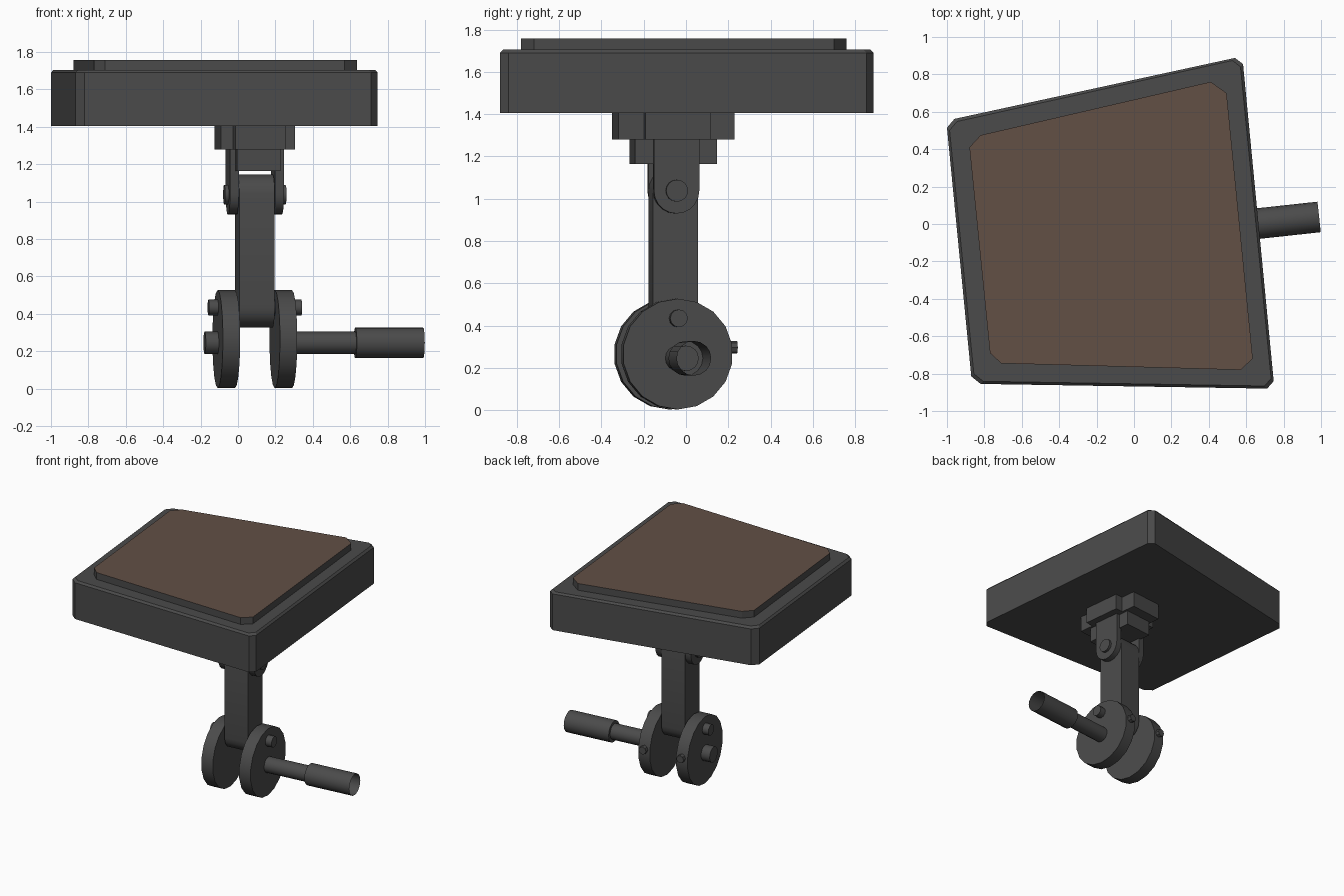
import bpy, bmesh, math
from mathutils import Matrix, Vector

if "Cube" in bpy.data.objects:
    bpy.data.objects.remove(bpy.data.objects["Cube"])


def material(name, rgb):
    m = bpy.data.materials.new(name)
    m.diffuse_color = (*rgb, 1)
    m.use_nodes = True
    m.node_tree.nodes["Principled BSDF"].inputs["Base Color"].default_value = m.diffuse_color
    return m


GREY = material("dark grey metal", (0.07, 0.07, 0.07))
BROWN = material("brown pad", (0.122, 0.079, 0.060))

# The linkage is turned slightly about z relative to the slab
TURN = Matrix.Translation((0.09, -0.06, 0)) @ Matrix.Rotation(math.radians(6.2), 4, 'Z')
FLAT = Matrix.Identity(4)


def finish(name, bm, matrix=TURN, smooth=False):
    bmesh.ops.recalc_face_normals(bm, faces=bm.faces)
    me = bpy.data.meshes.new(name)
    bm.to_mesh(me)
    bm.free()
    ob = bpy.data.objects.new(name, me)
    bpy.context.collection.objects.link(ob)
    ob.matrix_world = matrix
    me.materials.append(GREY)
    if smooth:
        bpy.ops.object.select_all(action='DESELECT')
        ob.select_set(True)
        bpy.context.view_layer.objects.active = ob
        bpy.ops.object.shade_smooth_by_angle(angle=math.radians(35))
    return ob


def loft(name, rings, matrix=TURN, smooth=False, cap_end=True):
    """Skin a list of equal-length point rings and cap the ends."""
    bm = bmesh.new()
    vs = [[bm.verts.new(p) for p in r] for r in rings]
    n = len(rings[0])
    for a, b in zip(vs, vs[1:]):
        for i in range(n):
            bm.faces.new((a[i], a[(i + 1) % n], b[(i + 1) % n], b[i]))
    bm.faces.new(vs[0])
    if cap_end:
        bm.faces.new(vs[-1])
    return finish(name, bm, matrix, smooth)


def circle(x, y, z, r, n):
    return [(x, y + r * math.sin(t), z + r * math.cos(t))
            for t in (2 * math.pi * i / n for i in range(n))]


def rod(name, x0, x1, z, r, n=16, cap_end=True, smooth=True):
    return loft(name, [circle(x0, 0, z, r, n), circle(x1, 0, z, r, n)],
                smooth=smooth, cap_end=cap_end)


def side_profile(name, pts, x0, x1):
    return loft(name, [[(x, y, z) for y, z in pts] for x in (x0, x1)], smooth=True)


def plan_prism(name, pts, levels, matrix=TURN):
    """Stack a plan outline; levels are (z, inset)."""
    def ring(z, d):
        return [(x - d * math.copysign(1, x), y - d * math.copysign(1, y), z) for x, y in pts]
    return loft(name, [ring(z, d) for z, d in levels], matrix)


# Lopsided top slab with clipped corners and a fine bevelled rim
slab = [(-1.0, 0.515), (-0.96, 0.562), (0.54, 0.888), (0.583, 0.855),
        (0.747, -0.84), (0.712, -0.88), (-0.82, -0.855), (-0.87, -0.815)]
plan_prism("top_slab", slab, [(1.405, 0), (1.69, 0), (1.705, 0.014)], FLAT)

# Raised pad, brown on its upper face
pad = [(-0.88, 0.41), (-0.82, 0.475), (0.41, 0.76), (0.495, 0.70),
       (0.635, -0.72), (0.57, -0.78), (-0.71, -0.745), (-0.77, -0.69)]
top = plan_prism("raised_pad", pad, [(1.70, 0), (1.758, 0)], FLAT)
top.data.materials.append(BROWN)
for f in top.data.polygons:
    if f.normal.z > 0.9:
        f.material_index = 1

# Cross-shaped mount under the slab
a, b, c, d = 0.135, 0.276, 0.20, 0.155
cross = [(a, b), (-a, b), (-a, d), (-c, d), (-c, -d), (-a, -d),
         (-a, -b), (a, -b), (a, -d), (c, -d), (c, d), (a, d)]
plan_prism("cross_mount", cross, [(1.28, 0), (1.41, 0)])
plan_prism("lower_mount", [(.117, .195), (-.117, .195), (-.117, -.195), (.117, -.195)],
           [(1.165, 0), (1.285, 0)])


def arc(zc, r, start, n=10):
    return [(r * math.cos(start + math.pi * i / n), zc + r * math.sin(start + math.pi * i / n))
            for i in range(n + 1)]


# Connecting arm with rounded ends
side_profile("connecting_arm", arc(1.038, 0.108, 0) + arc(0.434, 0.108, math.pi), -0.095, 0.095)

# Paired ears, crank discs and stop pegs
ear = arc(1.038, 0.108, math.pi) + [(0.108, 1.28), (-0.108, 1.28)]
for s, side in ((-1, "left"), (1, "right")):
    side_profile(side + "_ear", ear, s * 0.098, s * 0.145)
    rod(side + "_crank_disc", s * 0.107, s * 0.2, 0.265, 0.262, 18)
    peg = [[(s * 0.153 + 0.03 * math.cos(t), y, 0.297 + 0.03 * math.sin(t))
            for t in (math.pi * i / 4 for i in range(8))] for y in (0.2, 0.287)]
    loft(side + "_stop_peg", peg)

# Pins, axle and open tubular handle
rod("upper_pin", -0.165, 0.165, 1.038, 0.052)
rod("lower_pin", -0.25, 0.25, 0.434, 0.042, 12)
rod("left_axle_stub", -0.27, -0.11, 0.245, 0.06)
rod("crank_axle", 0.11, 0.56, 0.245, 0.06)
rod("handle_grip", 0.54, 0.905, 0.245, 0.082, cap_end=False)
